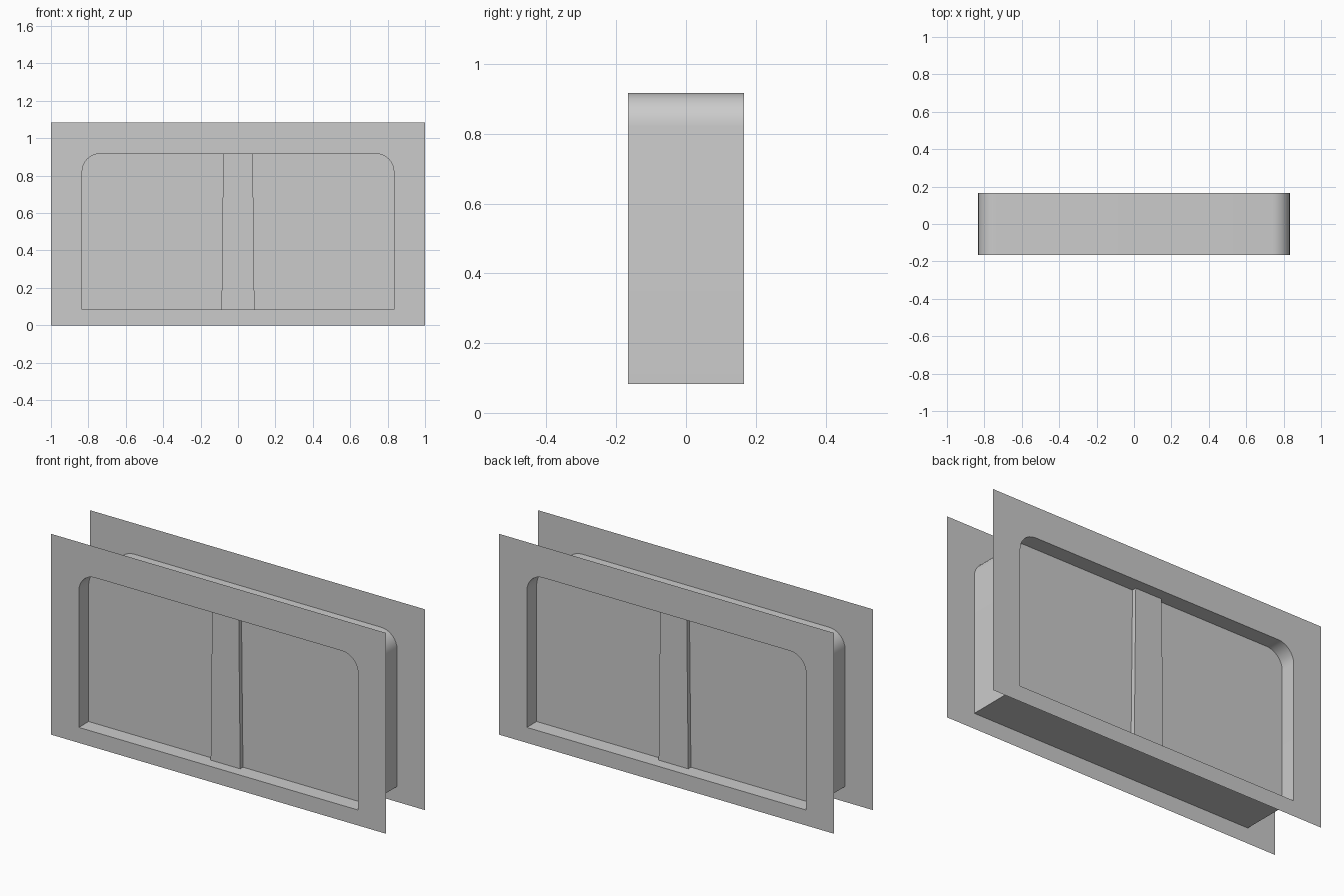
import bpy, math

if "Cube" in bpy.data.objects:
    bpy.data.objects.remove(bpy.data.objects["Cube"])

WALL_Y, PANE_Y, BAR_Y = -1 / 6, -1 / 12, -0.107
X, BOTTOM, TOP, R = 5 / 6, 1 / 12, 11 / 12, 0.095
WALL_TOP = 13 / 12


def mirrored(name, verts, faces, smooth=False):
    """Right front quarter of a part, mirrored left and to the back."""
    me = bpy.data.meshes.new(name)
    me.from_pydata(verts, [], faces)
    ob = bpy.data.objects.new(name, me)
    bpy.context.collection.objects.link(ob)
    m = ob.modifiers.new("mirror", 'MIRROR')
    m.use_axis = (True, True, False)
    m.use_clip = True
    bpy.context.view_layer.objects.active = ob
    ob.select_set(True)
    bpy.ops.object.modifier_apply(modifier=m.name)
    if smooth:
        bpy.ops.object.shade_smooth_by_angle(angle=math.radians(30))
    ob.select_set(False)
    return ob


# half outline of the opening, from bottom centre round to top centre
STEPS = 8
arc = [(X - R + R * math.cos(a), TOP - R + R * math.sin(a))
       for a in (math.pi / 2 * i / STEPS for i in range(STEPS + 1))]
opening = [(0, BOTTOM), (X, BOTTOM)] + arc + [(0, TOP)]
n = len(opening)


def at(y, pts):
    return [(x, y, z) for x, z in pts]


# wall sheets, front and back, with the opening cut out
wall = [(0, 0), (1, 0), (1, WALL_TOP), (0, WALL_TOP)] + opening[::-1]
mirrored("wall_sheets", at(WALL_Y, wall), [range(len(wall))])

# reveal joining the two walls
mirrored("window_reveal",
         at(WALL_Y, opening) + at(0, opening),
         [(i, i + n, i + n + 1, i + 1) for i in range(n - 1)], smooth=True)

# recessed panes
mirrored("window_panes", at(PANE_Y, opening), [range(n)])

# slightly tapered centre bars standing proud of the panes
bar = [(0, BOTTOM), (0.088, BOTTOM), (0.079, TOP), (0, TOP)]
mirrored("centre_bars", at(BAR_Y, bar) + at(PANE_Y, bar),
         [(0, 1, 2, 3), (1, 5, 6, 2)])
